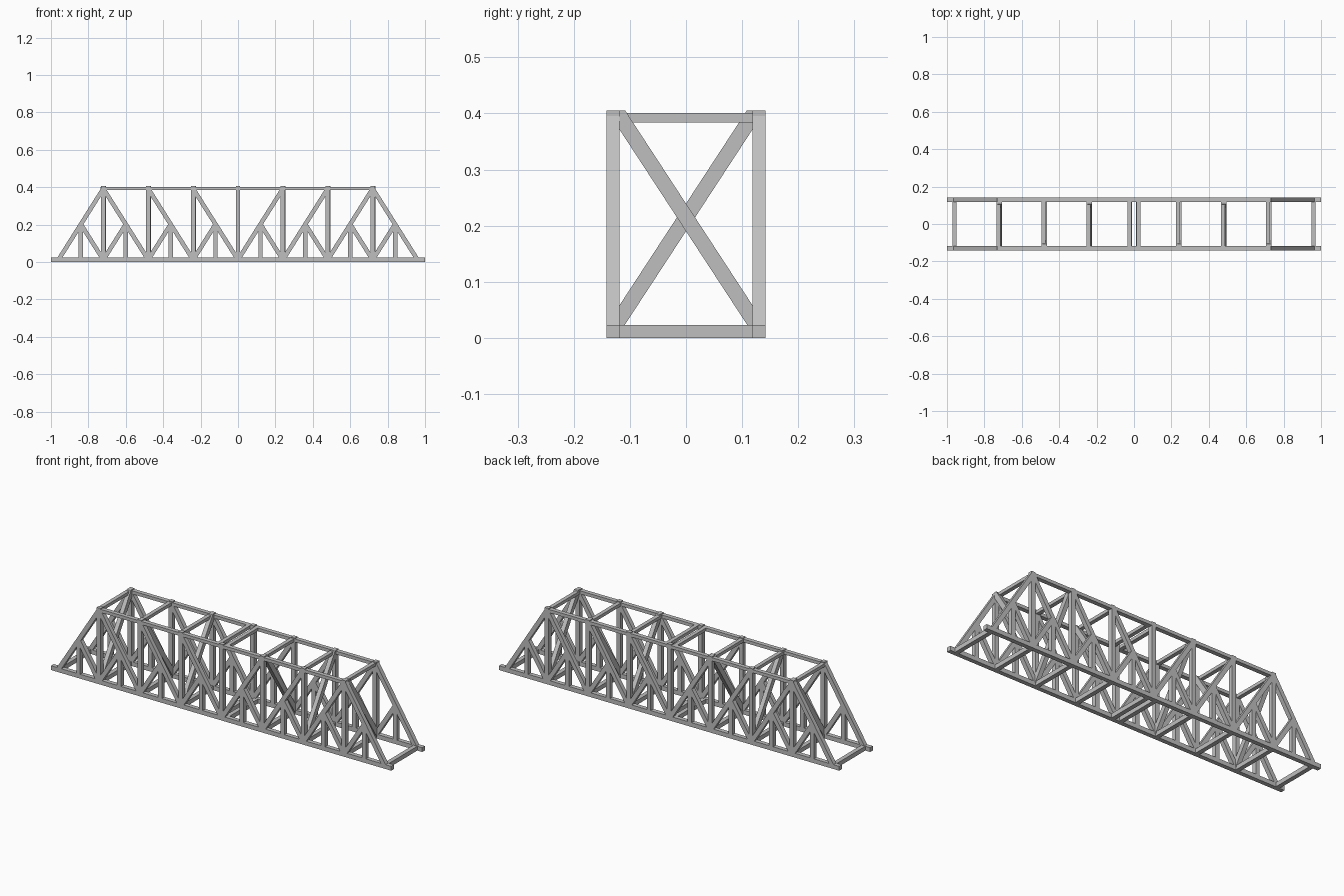
import bpy
import bmesh
from mathutils import Vector, Matrix

cube = bpy.data.objects.get("Cube")
if cube:
    bpy.data.objects.remove(cube, do_unlink=True)

steel = bpy.data.materials.new("grey steel")
steel.use_nodes = True
GREY = (0.52, 0.52, 0.52, 1)
steel.diffuse_color = GREY
steel.node_tree.nodes["Principled BSDF"].inputs["Base Color"].default_value = GREY

T = 0.023          # member thickness
Y = 0.13           # truss centre plane
TOP = 0.405        # overall height
PANEL = 0.24       # main panel spacing
LOW, HIGH = T / 2, 0.392


def add_bar(bm, a, b, side, width, depth):
    """Box beam from a to b; depth runs along side, width across it."""
    a, b, side = Vector(a), Vector(b), Vector(side)
    along = (b - a).normalized()
    across = along.cross(side)
    rot = Matrix((along, side, across)).transposed().to_4x4()
    size = Matrix.Diagonal(((b - a).length, depth, width, 1))
    bmesh.ops.create_cube(bm, size=1, matrix=Matrix.Translation((a + b) / 2) @ rot @ size)


def clip(bm, point, normal):
    geom = bm.verts[:] + bm.edges[:] + bm.faces[:]
    cut = bmesh.ops.bisect_plane(bm, geom=geom, plane_co=point, plane_no=normal, clear_outer=True)
    edges = [e for e in cut["geom_cut"] if isinstance(e, bmesh.types.BMEdge)]
    if edges:
        bmesh.ops.holes_fill(bm, edges=edges, sides=0)


def make(name, bars, side, width=T, depth=T, planes=(), mirror=""):
    bm = bmesh.new()
    for a, b in bars:
        add_bar(bm, a, b, side, width, depth)
    for point, normal in planes:
        clip(bm, point, normal)
    bmesh.ops.recalc_face_normals(bm, faces=bm.faces)
    mesh = bpy.data.meshes.new(name)
    bm.to_mesh(mesh)
    bm.free()
    mesh.materials.append(steel)
    obj = bpy.data.objects.new(name, mesh)
    bpy.context.collection.objects.link(obj)
    if mirror:
        mod = obj.modifiers.new("mirror", "MIRROR")
        mod.use_axis = ("x" in mirror, "y" in mirror, False)
        mod.use_mirror_merge = False
    return obj


Y_AXIS, X_AXIS = (0, 1, 0), (1, 0, 0)
main = [-3 * PANEL, -2 * PANEL, -PANEL]
floor_cut = ((0, 0, 0), (0, 0, -1))
top_cut = ((0, 0, TOP), (0, 0, 1))

# Chords
make("bottom_chord", [((-1, Y, LOW), (1, Y, LOW))], Y_AXIS, mirror="y")
make("top_chord", [((main[0], Y, HIGH), (-main[0], Y, HIGH))], Y_AXIS, width=0.017, mirror="y")

# Vertical posts
make("tall_posts", [((x, Y, 0), (x, Y, TOP)) for x in main], Y_AXIS, mirror="xy")
make("centre_post", [((0, Y, 0), (0, Y, TOP))], Y_AXIS, mirror="y")
half = PANEL / 2
short = [x - half for x in main] + [-half]
mid_z = (LOW + HIGH) / 2
make("short_posts", [((x, Y, 0), (x, Y, mid_z)) for x in short], Y_AXIS, mirror="xy")

# Sloping end posts, run past the top joint and trimmed flat
foot = Vector((main[0] - PANEL, Y, LOW))
head = Vector((main[0], Y, HIGH))
over = (head - foot).normalized() * 0.04
make("end_posts", [(foot, head + over)], Y_AXIS,
     planes=[floor_cut, top_cut, ((main[0] + T / 2, 0, 0), (1, 0, 0))], mirror="xy")

# Main diagonals falling toward the middle
make("main_diagonals", [((x, Y, HIGH), (x + PANEL, Y, LOW)) for x in main], Y_AXIS,
     planes=[floor_cut, top_cut], mirror="xy")

# Half-height diagonals meeting the middle of each long one
subs = [((short[0], Y, mid_z), (main[0], Y, LOW))]
subs += [((x + half, Y, mid_z), (x, Y, LOW)) for x in main]
make("sub_diagonals", subs, Y_AXIS, planes=[floor_cut], mirror="xy")

# Cross beams between the two trusses
inner = Y - T / 2
stations = main + [-x for x in main]
pair = [-T, T]


def crossing(xs, z):
    return [((x, -inner, z), (x, inner, z)) for x in xs]


ends = [foot.x, -foot.x]
make("floor_beams", crossing(ends + stations + pair, LOW), X_AXIS)
make("top_struts", crossing([x - 0.004 for x in stations] + pair, HIGH), X_AXIS, width=0.017, depth=0.021)

# Sway braces, leaning alternately, trimmed to the opening
braces = []
for i, x in enumerate(main):
    lean = -1 if i % 2 else 1
    for s in (1, -1):
        hi = Vector((s * x + 0.003, s * lean * inner, HIGH + 0.004))
        lo = Vector((s * x + 0.003, -s * lean * inner, LOW + 0.022))
        extra = (hi - lo) * 0.1
        braces.append((lo - extra, hi + extra))
make("sway_braces", braces, X_AXIS, width=0.027,
     planes=[floor_cut, top_cut, ((0, inner, 0), Y_AXIS), ((0, -inner, 0), (0, -1, 0))])
